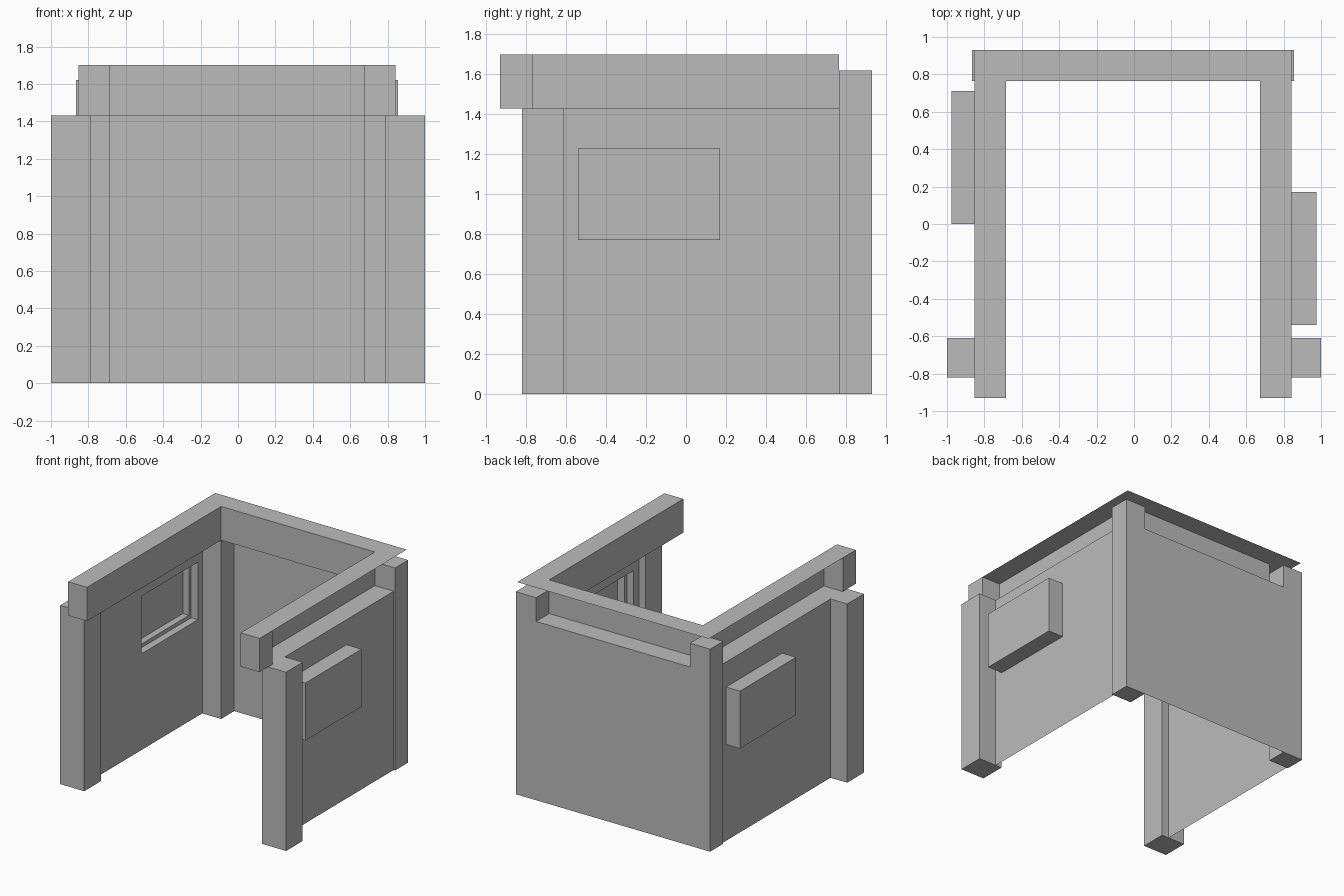
import bpy
import bmesh

default = bpy.data.objects.get("Cube")
if default:
    bpy.data.objects.remove(default, do_unlink=True)

grey = bpy.data.materials.new("plain_grey")
grey.use_nodes = True
grey.diffuse_color = (0.5, 0.5, 0.5, 1)
grey.node_tree.nodes["Principled BSDF"].inputs["Base Color"].default_value = (0.5, 0.5, 0.5, 1)

SHIFT = -0.005                      # frame sits slightly off centre
OUT, INN = 0.847, 0.68              # outer and inner half width of the beam
FRONT, BACK, BACK_IN = -0.93, 0.93, 0.765
LOW, TOP = 1.43, 1.70               # beam underside and top


def finish(name, bm):
    bmesh.ops.remove_doubles(bm, verts=bm.verts, dist=0.0001)
    bmesh.ops.recalc_face_normals(bm, faces=bm.faces)
    mesh = bpy.data.meshes.new(name)
    bm.to_mesh(mesh)
    bm.free()
    mesh.materials.append(grey)
    obj = bpy.data.objects.new(name, mesh)
    bpy.context.collection.objects.link(obj)
    return obj


def add_rect(bm, axis, pos, a, b):
    """Rectangle across an axis; a and b are ranges on the other two axes."""
    verts = []
    for u, v in ((a[0], b[0]), (a[1], b[0]), (a[1], b[1]), (a[0], b[1])):
        co = [u, v]
        co.insert(axis, pos)
        verts.append(bm.verts.new(co))
    return bm.faces.new(verts)


def add_box(bm, x, y, z, skip=()):
    """Box from ranges; skip holds (axis, end) pairs to leave open."""
    r = (x, y, z)
    for axis in range(3):
        a, b = [r[i] for i in range(3) if i != axis]
        for end in (0, 1):
            if (axis, end) not in skip:
                add_rect(bm, axis, r[axis][end], a, b)


def box(name, x, y, z, skip=()):
    bm = bmesh.new()
    add_box(bm, x, y, z, skip)
    return finish(name, bm)


def add_rings(bm, loops, cap):
    """Bridge rectangles (x, y range, z range) one after another."""
    rings = []
    for x, y, z in loops:
        rings.append([bm.verts.new((x, y[i], z[j])) for i, j in ((0, 0), (1, 0), (1, 1), (0, 1))])
    for p, q in zip(rings, rings[1:]):
        for i in range(4):
            k = (i + 1) % 4
            bm.faces.new((p[i], p[k], q[k], q[i]))
    if cap:
        bm.faces.new(rings[-1])


def span(s, a, b):
    return tuple(sorted((s * a + SHIFT, s * b + SHIFT)))


# Top beam: thin open U, with the outer sides left open
beam = bmesh.new()
for z in (LOW, TOP):
    for s in (-1, 1):
        add_rect(beam, 2, z, span(s, INN, OUT), (FRONT, BACK_IN))
    add_rect(beam, 2, z, (-OUT + SHIFT, OUT + SHIFT), (BACK_IN, BACK))
add_rect(beam, 1, BACK_IN, (-INN + SHIFT, INN + SHIFT), (LOW, TOP))
for s in (-1, 1):
    add_rect(beam, 0, s * INN + SHIFT, (FRONT, BACK_IN), (LOW, TOP))
finish("top_beam", beam)

# Back wall: single sheet between the rear posts
bm = bmesh.new()
add_rect(bm, 1, BACK, (-INN + SHIFT, INN + SHIFT), (0, LOW))
finish("back_wall", bm)

win_z = (0.77, 1.23)
for s, side, win_y in ((-1, "right", (0.0, 0.71)), (1, "left", (-0.54, 0.17))):
    # Closed block at the front end of the beam
    box(side + "_beam_end", span(s, INN, OUT), (FRONT, -0.765), (LOW, TOP),
        skip=((2, 0), (2, 1), (0, 0 if s > 0 else 1)))

    # Posts
    box(side + "_front_post", tuple(sorted((s * 0.787, s))), (-0.82, -0.61), (0, LOW))
    box(side + "_back_post", span(s, INN, 0.86), (BACK_IN, BACK), (0, 1.62))

    # Side wall sheet with a window opening
    wall_x = s * OUT + SHIFT
    bm = bmesh.new()
    add_rings(bm, [(wall_x, (-0.72, BACK_IN), (0, LOW)), (wall_x, win_y, win_z)], False)
    finish(side + "_wall", bm)

    # Window box outside and its stepped lining inside
    far = s * 0.975
    box(side + "_window_box", tuple(sorted((wall_x, far))), win_y, win_z,
        skip=((0, 0 if s > 0 else 1),))
    step = 0.03
    in_y = (win_y[0] + step, win_y[1] - step)
    in_z = (win_z[0] + step, win_z[1] - step)
    mid = wall_x + s * 0.06
    bm = bmesh.new()
    add_rings(bm, [(mid, win_y, win_z), (mid, in_y, in_z), (far - s * 0.01, in_y, in_z)], True)
    finish(side + "_window_lining", bm)
